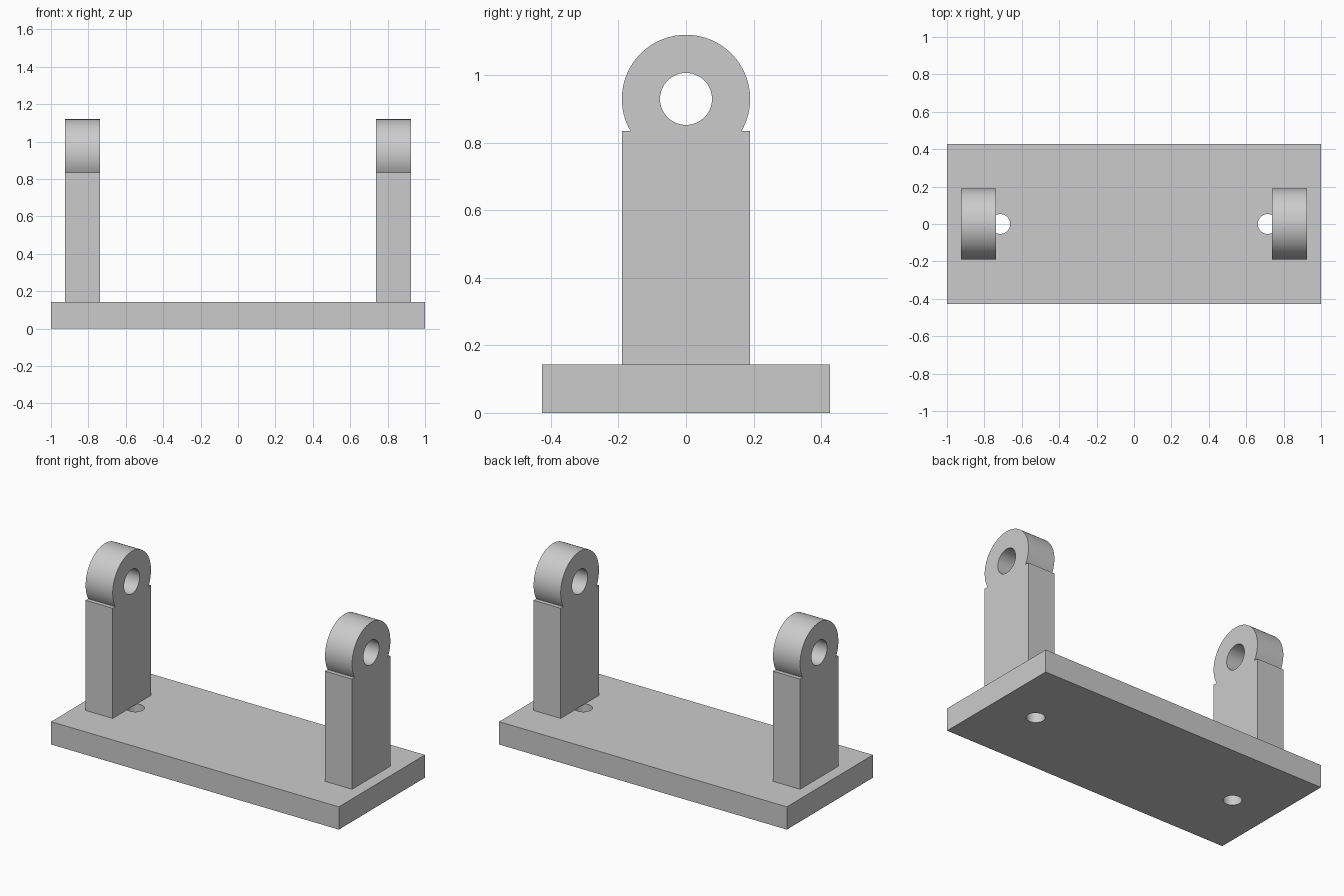
import bpy
import bmesh
from math import cos, sin, asin, pi, radians
from mathutils import Vector

cube = bpy.data.objects.get("Cube")
if cube:
    bpy.data.objects.remove(cube, do_unlink=True)

grey = bpy.data.materials.new("plain grey")
grey.use_nodes = True
grey.diffuse_color = (0.6, 0.6, 0.6, 1)
grey.node_tree.nodes["Principled BSDF"].inputs["Base Color"].default_value = grey.diffuse_color

BASE_TOP = 0.143
POST_IN, POST_OUT = 0.738, 0.926
POST_HALF, SHOULDER = 0.19, 0.835
EYE_Z, EYE_R, BORE_R = 0.93, 0.19, 0.077
BOLT_X, BOLT_R = 0.715, 0.053


def arc(cu, cv, r, start=0, end=2 * pi, n=64):
    """Points along an arc; a full circle leaves out the repeated end point."""
    full = abs(end - start - 2 * pi) < 1e-6
    steps = n if full else n - 1
    angles = [start + (end - start) * i / steps for i in range(n)]
    return [(cu + r * cos(a), cv + r * sin(a)) for a in angles]


def plate(name, loops, place, depth):
    """Fill an outline with holes, then extrude it by the depth vector."""
    bm = bmesh.new()
    edges = []
    for loop in loops:
        verts = [bm.verts.new(place(u, v)) for u, v in loop]
        edges += [bm.edges.new((verts[i - 1], verts[i])) for i in range(len(verts))]
    bmesh.ops.triangle_fill(bm, edges=edges, use_beauty=True)
    result = bmesh.ops.extrude_face_region(bm, geom=bm.faces[:], use_keep_orig=True)
    moved = [g for g in result["geom"] if isinstance(g, bmesh.types.BMVert)]
    bmesh.ops.translate(bm, verts=moved, vec=Vector(depth))
    bmesh.ops.recalc_face_normals(bm, faces=bm.faces[:])
    mesh = bpy.data.meshes.new(name)
    bm.to_mesh(mesh)
    bm.free()
    mesh.materials.append(grey)
    obj = bpy.data.objects.new(name, mesh)
    bpy.context.collection.objects.link(obj)
    bpy.ops.object.select_all(action="DESELECT")
    obj.select_set(True)
    bpy.context.view_layer.objects.active = obj
    bpy.ops.object.shade_smooth_by_angle(angle=radians(30))
    return obj


# Base plate with two bolt holes
outline = [(-1, -0.427), (1, -0.427), (1, 0.427), (-1, 0.427)]
holes = [arc(side * BOLT_X, 0, BOLT_R, n=48) for side in (-1, 1)]
plate("base_plate", [outline] + holes, lambda u, v: (u, v, 0), (0, 0, BASE_TOP))

# Upright posts: square shoulders below a round, bored eye
dip = asin((EYE_Z - SHOULDER) / EYE_R)
profile = [(-POST_HALF, SHOULDER), (-POST_HALF, BASE_TOP),
           (POST_HALF, BASE_TOP), (POST_HALF, SHOULDER)]
profile += arc(0, EYE_Z, EYE_R, -dip, pi + dip)
bore = arc(0, EYE_Z, BORE_R)
for name, x in (("left_post", POST_IN), ("right_post", -POST_OUT)):
    plate(name, [profile, bore], lambda u, v: (x, u, v), (POST_OUT - POST_IN, 0, 0))
